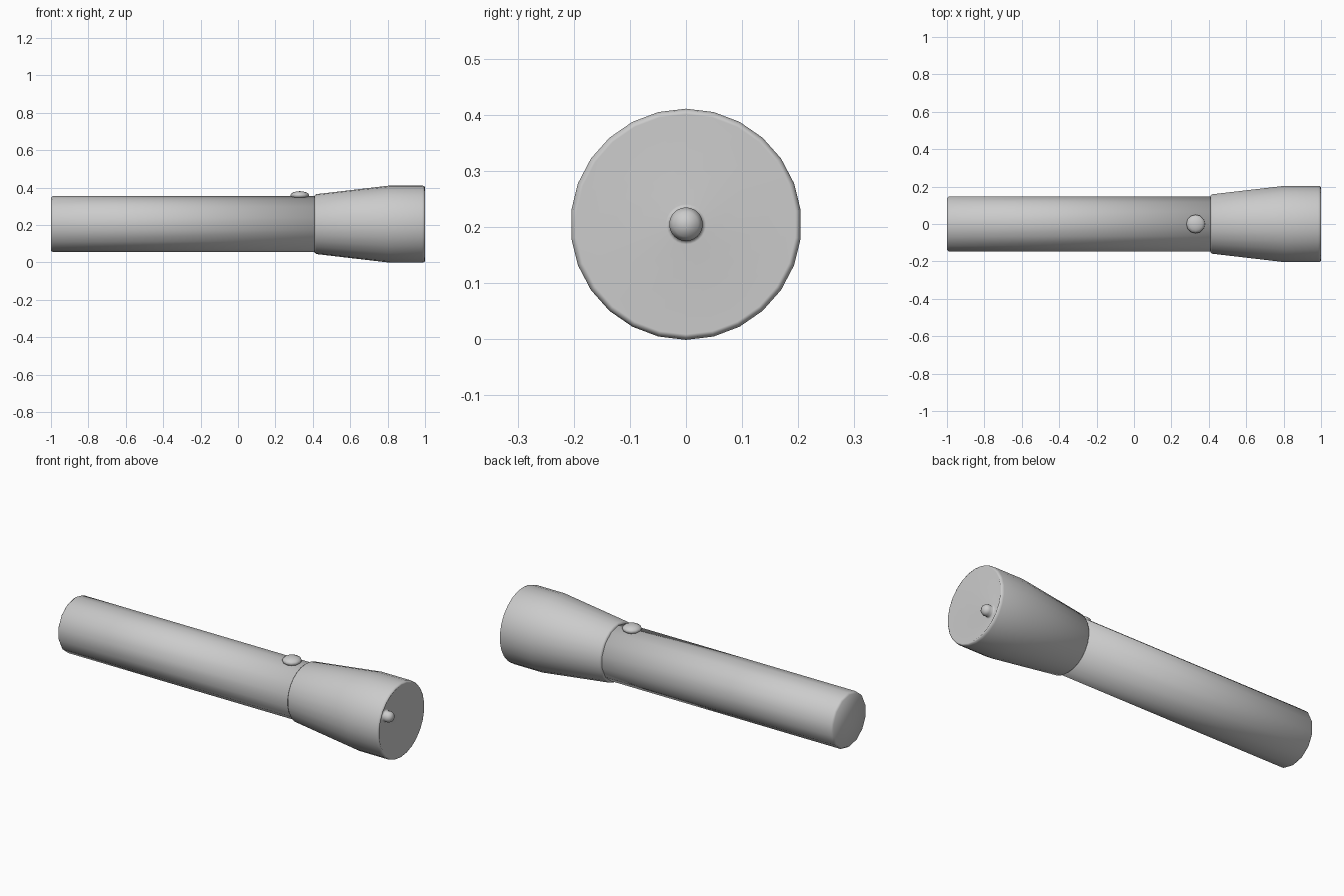
import bpy, bmesh, math

if "Cube" in bpy.data.objects:
    bpy.data.objects.remove(bpy.data.objects["Cube"])

AXIS_Z = 0.205


def lathe(name, profile, sides):
    """Revolve (x, radius) points around the long axis; radius 0 makes a pole."""
    bm = bmesh.new()
    rings = []
    for x, r in profile:
        if r == 0:
            rings.append([bm.verts.new((x, 0, AXIS_Z))])
            continue
        rings.append([bm.verts.new((x, r * math.sin(2 * math.pi * i / sides),
                                    AXIS_Z + r * math.cos(2 * math.pi * i / sides)))
                      for i in range(sides)])
    for a, b in zip(rings, rings[1:]):
        for i in range(sides):
            j = (i + 1) % sides
            if len(a) == 1:
                bm.faces.new((a[0], b[i], b[j]))
            elif len(b) == 1:
                bm.faces.new((a[i], a[j], b[0]))
            else:
                bm.faces.new((a[i], a[j], b[j], b[i]))
    return finish(name, bm)


def finish(name, bm):
    bmesh.ops.recalc_face_normals(bm, faces=bm.faces[:])
    for f in bm.faces:
        f.smooth = True
    mesh = bpy.data.meshes.new(name)
    bm.to_mesh(mesh)
    bm.free()
    obj = bpy.data.objects.new(name, mesh)
    bpy.context.collection.objects.link(obj)
    return obj


# Handle tube with softened tail edge
lathe("handle", [(-1.0, 0), (-1.0, 0.142), (-0.99, 0.15),
                 (0.42, 0.15), (0.42, 0)], 14)

# Flared head, rounded rim, shallow reflector cone and bulb in the middle
lathe("head", [(0.415, 0), (0.41, 0.153), (0.418, 0.16), (0.81, 0.206),
               (0.985, 0.206), (0.996, 0.203), (1.0, 0.196),
               (0.90, 0.036), (0.908, 0.028), (0.925, 0.03),
               (0.942, 0.022), (0.95, 0)], 26)

# Flattened dome push button on top of the handle
bm = bmesh.new()
bmesh.ops.create_uvsphere(bm, u_segments=12, v_segments=8, radius=1)
bmesh.ops.scale(bm, vec=(0.05, 0.05, 0.022), verts=bm.verts[:])
bmesh.ops.translate(bm, vec=(0.33, 0, 0.359), verts=bm.verts[:])
finish("button", bm)
